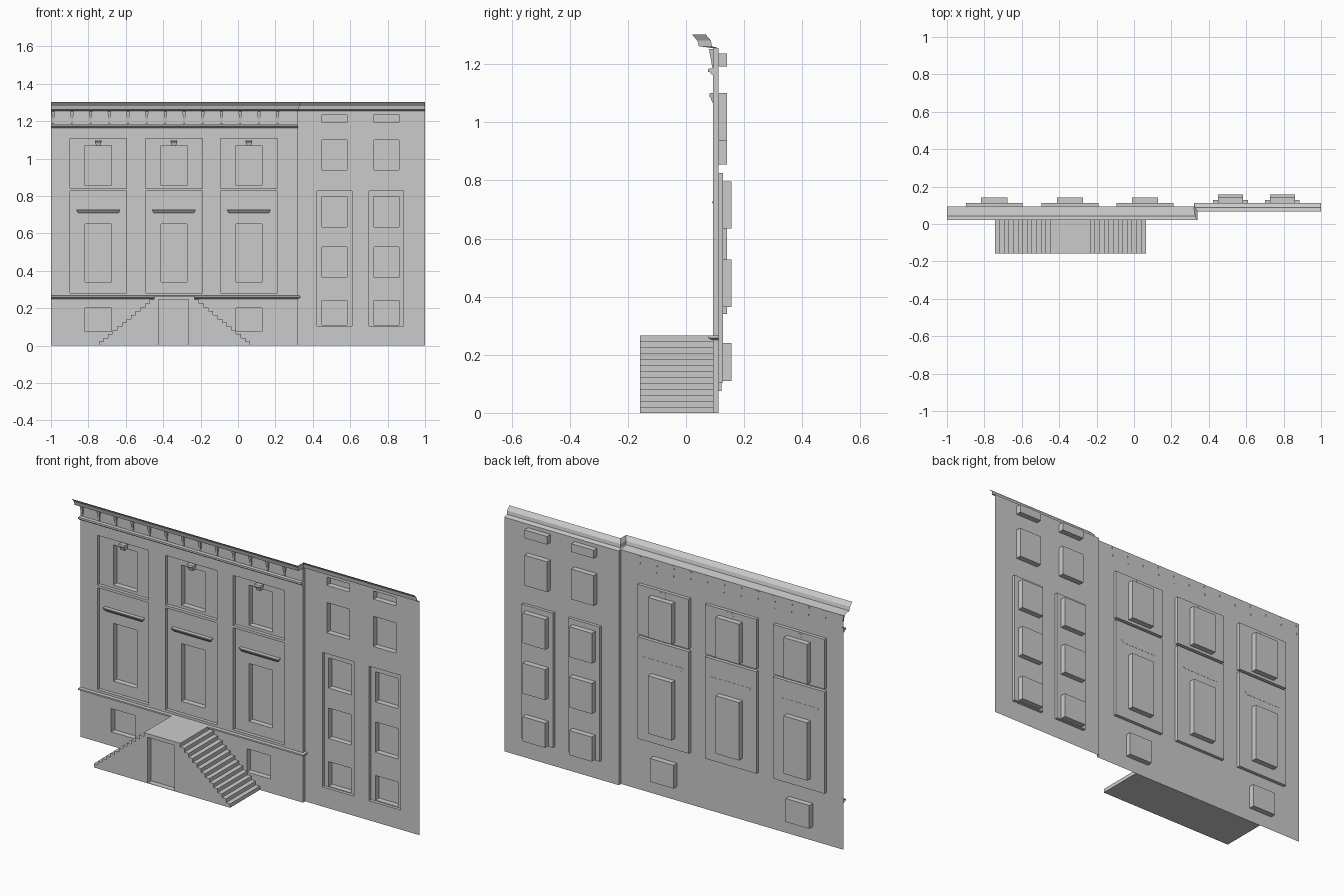
import bpy, bmesh

if "Cube" in bpy.data.objects:
    bpy.data.objects.remove(bpy.data.objects["Cube"])

YL, YR, XC, TOP = 0.093, 0.111, 0.32, 1.255   # wall planes, corner x, wall top


def finish(name, bm, recalc=False):
    bmesh.ops.remove_doubles(bm, verts=bm.verts, dist=1e-5)
    if recalc:
        bmesh.ops.recalc_face_normals(bm, faces=bm.faces)
    me = bpy.data.meshes.new(name)
    bm.to_mesh(me)
    bm.free()
    ob = bpy.data.objects.new(name, me)
    bpy.context.collection.objects.link(ob)
    return ob


def face(bm, pts):
    return bm.faces.new([bm.verts.new(p) for p in pts])


def panel(bm, rect, y, recesses=()):
    """Flat sheet with stepped-back recesses: (rect, depth, inner recesses)."""
    x0, x1, z0, z1 = rect
    holes = [r[0] for r in recesses]
    xs = sorted({x0, x1, *[v for h in holes for v in h[:2]]})
    zs = sorted({z0, z1, *[v for h in holes for v in h[2:]]})
    for a, b in zip(xs, xs[1:]):
        for c, d in zip(zs, zs[1:]):
            mx, mz = (a + b) / 2, (c + d) / 2
            if not any(h[0] < mx < h[1] and h[2] < mz < h[3] for h in holes):
                face(bm, [(a, y, c), (b, y, c), (b, y, d), (a, y, d)])
    for (a, b, c, d), dep, inner in recesses:
        ring = [(a, c), (b, c), (b, d), (a, d)]
        for p, q in zip(ring, ring[1:] + ring[:1]):
            face(bm, [(p[0], y, p[1]), (q[0], y, q[1]),
                      (q[0], y + dep, q[1]), (p[0], y + dep, p[1])])
        panel(bm, (a, b, c, d), y + dep, inner)


def prism_x(name, prof, spans, taper=0.0):
    """Extrude a closed (y, z) profile along each x span; taper narrows the low points."""
    bm = bmesh.new()
    zt = max(p[1] for p in prof)
    zb = min(p[1] for p in prof)
    for x0, x1 in spans:
        t = [taper * (zt - z) / (zt - zb) for y, z in prof]
        L = [bm.verts.new((x0 + k, y, z)) for k, (y, z) in zip(t, prof)]
        R = [bm.verts.new((x1 - k, y, z)) for k, (y, z) in zip(t, prof)]
        bm.faces.new(L)
        bm.faces.new(R[::-1])
        for i in range(len(prof)):
            j = (i + 1) % len(prof)
            bm.faces.new([L[i], L[j], R[j], R[i]])
    return finish(name, bm, True)


def corner_sweep(name, rows, x_end):
    """Moulding that turns the corner: rows of (front y, corner offset, right y, z)."""
    bm = bmesh.new()
    lines = [[(-1, yl, z), (XC + dx, yl, z), (XC + dx, yr, z), (x_end or XC + dx, yr, z)]
             for yl, dx, yr, z in rows]
    for lo, hi in zip(lines, lines[1:]):
        for i in range(3 if x_end else 2):
            face(bm, [lo[i], lo[i + 1], hi[i + 1], hi[i]])
    return finish(name, bm)


# Left wall: three tall bays plus two basement windows
bays = [-0.747, -0.343, 0.058]
win = 0.07
rec = []
for c in bays:
    rec.append(((c - .152, c + .152, .28, .826), .018,
                [((c - win, c + win, .34, .65), .03, ())]))
    rec.append(((c - .152, c + .152, .84, 1.107), .018,
                [((c - win, c + win, .855, 1.07), .03, ())]))
for c in (bays[0], bays[2]):
    rec.append(((c - win, c + win, .075, .2), .03, ()))
bm = bmesh.new()
panel(bm, (-1, XC, 0, TOP), YL, rec)
face(bm, [(XC, YL, 0), (XC, YR, 0), (XC, YR, TOP), (XC, YL, TOP)])
finish("main_wall", bm)

# Right wall: two window strips
rec = []
for c in (0.516, 0.793):
    w = .067
    rec.append(((c - .093, c + .093, .105, .826), .016,
                [((c - w, c + w, a, b), .03, ())
                 for a, b in ((.109, .241), (.365, .528), (.635, .797))]))
    rec.append(((c - w, c + w, .938, 1.1), .03, ()))
    rec.append(((c - w, c + w, 1.192, 1.236), .03, ()))
bm = bmesh.new()
panel(bm, (XC, 1, 0, TOP), YR, rec)
finish("side_wall", bm)

# Cornice and belt course wrap the corner
corner_sweep("cornice", [(YL, 0, YR, TOP), (.044, .006, .089, 1.262),
                         (.039, .008, .086, 1.281), (.021, .02, .068, 1.302)], 1)
corner_sweep("belt_course", [(YL, 0, YR, .25), (.084, .007, YR, .253), (.075, .015, YR, .258),
                             (.075, .015, YR, .266), (YL, 0, YR, .267)], None)

# Frieze moulding and brackets below the cornice
prism_x("frieze_moulding", [(YL, 1.163), (.086, 1.166), (.084, 1.172), (.075, 1.174),
                            (.075, 1.184), (YL, 1.185)], [(-1, XC)])
prism_x("cornice_brackets", [(YL + .001, 1.185), (.09, 1.19), (.086, 1.215), (.079, 1.252),
                             (YL + .001, 1.252)],
        [(-.897 + .1 * i, -.879 + .1 * i) for i in range(-1, 12)], .005)

# Window hoods and keystones
prism_x("window_hoods", [(.112, .71), (.1, .71), (.09, .724), (.09, .728), (.112, .728)],
        [(c - .118, c + .118) for c in bays], .01)
prism_x("keystones", [(.112, 1.068), (.09, 1.068), (.086, 1.082), (.08, 1.09), (.082, 1.1),
                      (.112, 1.1)], [(c - .018, c + .018) for c in bays], .006)

# Double stair: stepped outline, extruded to the wall
N, H, YF = 12, .266, -.158
XM, HALF, RUN = -.34, .108, .0247
rise = H / (N + 1)
right = []
for i in range(N + 1):
    x = XM + HALF + RUN * (N - i)
    right += [(x, rise * i), (x, rise * (i + 1))]
outline = right + [(2 * XM - x, z) for x, z in reversed(right)]
bm = bmesh.new()
f = face(bm, [(x, YF, z) for x, z in outline])
ext = bmesh.ops.extrude_face_region(bm, geom=[f], use_keep_orig=True)
for v in ext["geom"]:
    if isinstance(v, bmesh.types.BMVert):
        v.co.y = YL
stairs = finish("stairs", bm, True)

# Shallow door recess cut into the stair front
bpy.ops.mesh.primitive_cube_add(size=1, location=(-.345, YF, .124))
cutter = bpy.context.object
cutter.name = "door_cutter"
cutter.scale = (.16, .06, .244)
cutter.hide_render = True
cutter.hide_viewport = True
mod = stairs.modifiers.new("door", 'BOOLEAN')
mod.object = cutter
mod.operation = 'DIFFERENCE'
mod.solver = 'EXACT'
